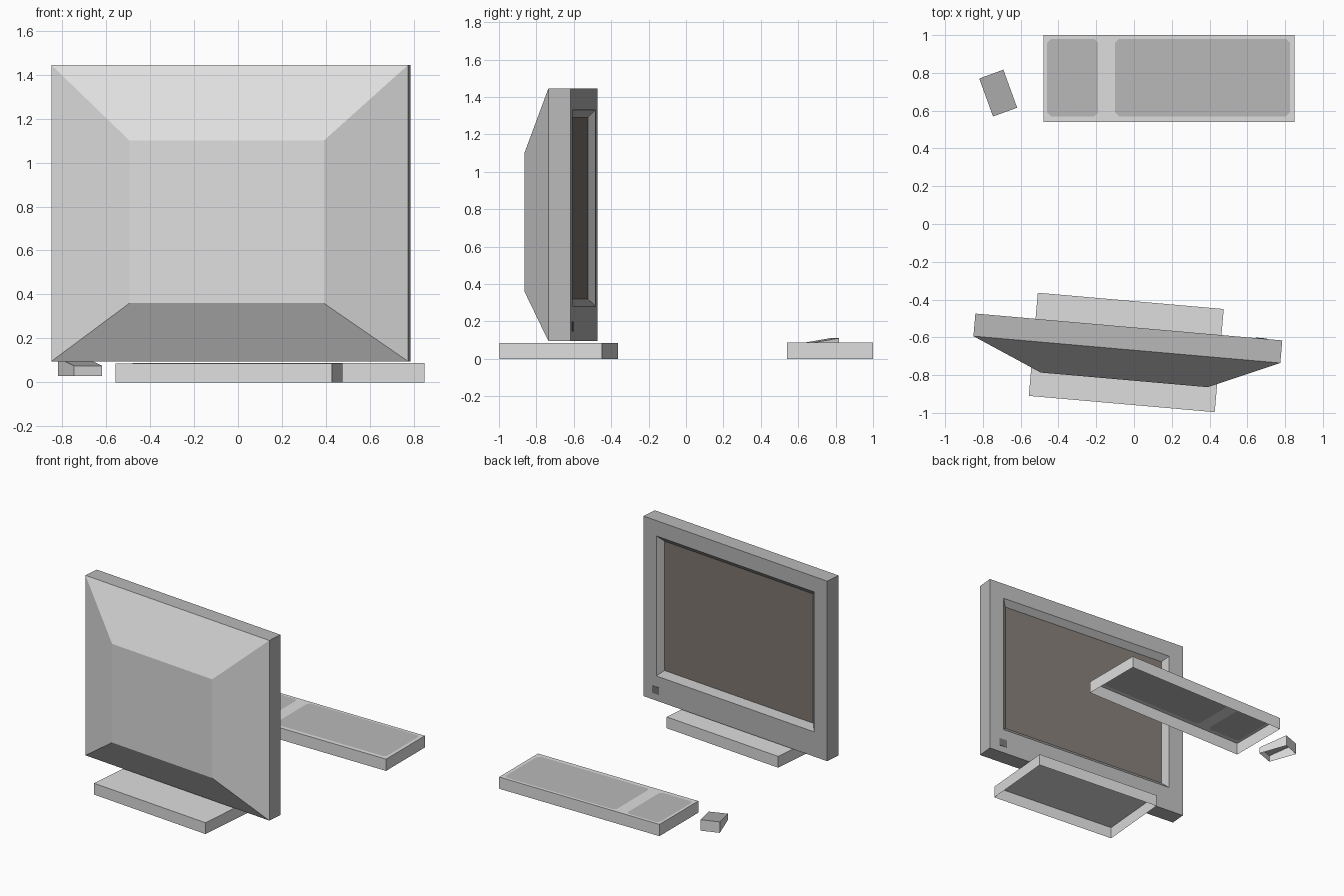
import bpy, bmesh, math

if "Cube" in bpy.data.objects:
    bpy.data.objects.remove(bpy.data.objects["Cube"])


def material(name, r, g, b):
    lin = lambda c: (c / 255 / 12.92) if c < 11 else ((c / 255 + 0.055) / 1.055) ** 2.4
    m = bpy.data.materials.new(name)
    m.diffuse_color = (lin(r), lin(g), lin(b), 1)
    m.use_nodes = True
    m.node_tree.nodes["Principled BSDF"].inputs["Base Color"].default_value = m.diffuse_color
    return m


LIGHT = material("light grey plastic", 222, 222, 222)
MID = material("mid grey plastic", 185, 185, 185)
GLASS = material("dark screen glass", 128, 121, 114)
DARK = material("dark grey button", 118, 118, 116)
MATS = [LIGHT, MID, GLASS, DARK]
TURN = math.radians(-5)          # the screen and its base are turned slightly


def finish(name, bm, loc=(0, 0, 0), turn=0):
    bmesh.ops.recalc_face_normals(bm, faces=bm.faces[:])
    me = bpy.data.meshes.new(name)
    bm.to_mesh(me)
    bm.free()
    for m in MATS:
        me.materials.append(m)
    ob = bpy.data.objects.new(name, me)
    ob.location = loc
    ob.rotation_euler.z = turn
    bpy.context.collection.objects.link(ob)
    return ob


def shell(name, faces, z_bottom, loc=(0, 0, 0), turn=0):
    """Open-bottomed shell: top faces (points, material) with walls pulled down from the rim."""
    bm = bmesh.new()
    for pts, mat in faces:
        bm.faces.new([bm.verts.new(p) for p in pts]).material_index = mat
    bmesh.ops.remove_doubles(bm, verts=bm.verts[:], dist=1e-5)
    rim = [e for e in bm.edges if e.is_boundary]
    new = bmesh.ops.extrude_edge_only(bm, edges=rim)["geom"]
    for g in new:
        if isinstance(g, bmesh.types.BMVert):
            g.co.z = z_bottom
        elif isinstance(g, bmesh.types.BMFace):
            g.material_index = 0
    return finish(name, bm, loc, turn)


def rect(x0, x1, y0, y1, z):
    return [(x0, y0, z), (x1, y0, z), (x1, y1, z), (x0, y1, z)]


def panel_cell(cell, panel, z, c=0.02):
    """Rectangular cell of light rim around a darker panel with clipped corners."""
    outer = rect(*cell, z)
    x0, x1, y0, y1 = panel
    octo = [(x0, y0 + c, z), (x0 + c, y0, z), (x1 - c, y0, z), (x1, y0 + c, z),
            (x1, y1 - c, z), (x1 - c, y1, z), (x0 + c, y1, z), (x0, y1 - c, z)]
    out = [(octo, 1)]
    for i in range(4):
        a, b = octo[2 * i], octo[2 * i + 1]
        out.append(([outer[i], b, a], 0))
        out.append(([outer[i], outer[(i + 1) % 4], octo[(2 * i + 2) % 8], b], 0))
    return out


# Monitor: rectangular rings (y, half width, z low, z high) from rear hump to screen
rings = [(-0.221, 0.444, 0.36, 1.10),
         (-0.06, 0.8155, 0.095, 1.445),
         (0.06, 0.8155, 0.095, 1.445),
         (0.06, 0.70, 0.28, 1.33),
         (0.023, 0.66, 0.32, 1.29)]
band_mats = [0, 1, 1, 1]
bm = bmesh.new()
loops = [[bm.verts.new(p) for p in ((-w, y, a), (w, y, a), (w, y, b), (-w, y, b))]
         for y, w, a, b in rings]
for r, mat in enumerate(band_mats):
    for i in range(4):
        j = (i + 1) % 4
        f = bm.faces.new((loops[r][i], loops[r][j], loops[r + 1][j], loops[r + 1][i]))
        f.material_index = mat
bm.faces.new(loops[0]).material_index = 0
bm.faces.new(loops[-1]).material_index = 2
MON = (-0.0325, -0.605, 0)
finish("monitor", bm, MON, TURN)

# Power button: thin plate on the screen bezel
bm = bmesh.new()
bmesh.ops.create_cube(bm, size=1)
for v in bm.verts:
    v.co = (0.705 + v.co.x * 0.06, 0.061 + v.co.y * 0.004, 0.172 + v.co.z * 0.055)
for f in bm.faces:
    f.material_index = 3
finish("power_button", bm, MON, TURN)

# Monitor base
shell("monitor_base", [(rect(-0.494, 0.494, -0.274, 0.274, 0.085), 0)], 0,
      (-0.041, -0.68, 0), TURN)

# Keyboard: main key panel and number panel set in a light rim
shell("keyboard",
      panel_cell((-0.48, -0.145, 0.54, 1.0), (-0.46, -0.19, 0.57, 0.98), 0.088)
      + panel_cell((-0.145, 0.85, 0.54, 1.0), (-0.10, 0.825, 0.57, 0.98), 0.088), 0)

# Mouse: wedge with a sloping top
shell("mouse", [([(-0.068, -0.107, 0.075), (0.068, -0.107, 0.075),
                  (0.068, 0.107, 0.11), (-0.068, 0.107, 0.11)], 1)], 0.028,
      (-0.719, 0.693, 0), math.radians(20))
